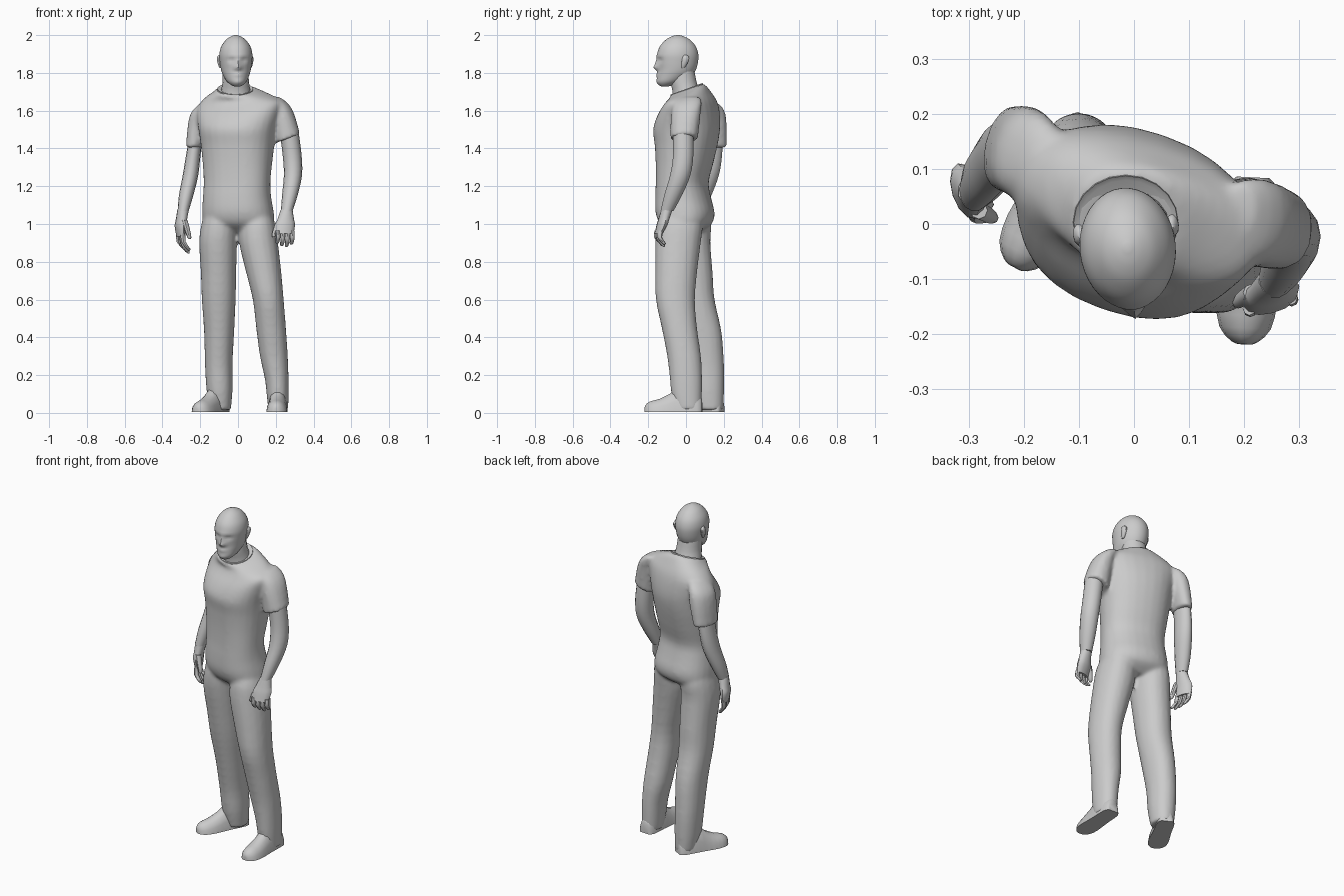
import bpy, bmesh, math
from mathutils import Vector


def skin(name, rings):
    """Join rings of points into a closed tube."""
    bm = bmesh.new()
    rows = [[bm.verts.new(p) for p in r] for r in rings]
    n = len(rows[0])
    for r, s in zip(rows, rows[1:]):
        for i in range(n):
            bm.faces.new((r[i], r[(i + 1) % n], s[(i + 1) % n], s[i]))
    bm.faces.new(rows[0])
    bm.faces.new(rows[-1])
    bmesh.ops.recalc_face_normals(bm, faces=bm.faces)
    me = bpy.data.meshes.new(name)
    bm.to_mesh(me)
    bm.free()
    ob = bpy.data.objects.new(name, me)
    bpy.context.collection.objects.link(ob)
    return ob


def smooth_stations(st, k):
    """Catmull-Rom interpolation between stations."""
    out = []
    for i in range(len(st) - 1):
        p0, p1, p2, p3 = st[max(i - 1, 0)], st[i], st[i + 1], st[min(i + 2, len(st) - 1)]
        for j in range(k):
            t = j / k
            out.append([0.5 * (2 * b + (c - a) * t + (2 * a - 5 * b + 4 * c - d) * t * t
                               + (3 * b - a - 3 * c + d) * t ** 3)
                        for a, b, c, d in zip(p0, p1, p2, p3)])
    return out + [list(st[-1])]


def loft(name, stations, n=18, k=3, e=1.0):
    """Stations: x, y, z, half width, half depth, yaw degrees, slope x, slope y."""
    st = [tuple(s) + (0,) * (8 - len(s)) for s in stations]
    rings = []
    for x, y, z, a, b, yaw, tx, ty in smooth_stations(st, k):
        w, ring = math.radians(yaw), []
        for i in range(n):
            c, s = math.cos(math.tau * i / n), math.sin(math.tau * i / n)
            u = a * math.copysign(abs(c) ** e, c)
            v = b * math.copysign(abs(s) ** e, s)
            dx, dy = u * math.cos(w) - v * math.sin(w), u * math.sin(w) + v * math.cos(w)
            ring.append((x + dx, y + dy, z + tx * dx + ty * dy))
        rings.append(ring)
    return skin(name, rings)


def select(obs):
    bpy.ops.object.select_all(action='DESELECT')
    for ob in obs:
        ob.select_set(True)
    bpy.context.view_layer.objects.active = obs[0]


# Shirt body, turned toward -x
shirt = loft("shirt_and_trousers", [
    (0, 0, .957, .14, .07, -14), (.003, 0, 1.0, .187, .13, -14),
    (0, -.005, 1.06, .19, .15, -15), (-.005, -.015, 1.14, .182, .141, -16),
    (-.005, -.02, 1.22, .178, .132, -17), (-.003, -.008, 1.32, .185, .144, -18),
    (-.002, .001, 1.42, .196, .158, -19), (-.002, .003, 1.50, .208, .168, -19),
    (.004, .014, 1.57, .224, .152, -19, .05), (.01, .026, 1.63, .232, .125, -19, .07, .05),
    (.005, .024, 1.67, .19, .106, -18, .06, .15), (-.008, .01, 1.70, .122, .098, -10, .05, .3),
    (-.015, .003, 1.712, .098, .088, 0, 0, .34)], n=28, e=.88)

# Sleeves
sleeves = [
    loft("sleeve_left", [(.185, .025, 1.672, .035, .05, -10), (.215, .01, 1.645, .056, .075, -10, -.25),
                         (.24, -.002, 1.57, .06, .079, -10, .1),
                         (.264, -.01, 1.452, .066, .074, -5, .36)], n=14, e=.92),
    loft("sleeve_right", [(-.16, .115, 1.645, .03, .05, -15), (-.19, .125, 1.605, .054, .078, -15, .2),
                          (-.207, .134, 1.53, .055, .084, -15),
                          (-.229, .138, 1.405, .045, .08, -12)], n=14, e=.92)]

# Trouser legs
legs = [
    loft("trouser_leg_left", [
        (.1, -.025, 1.05, .08, .11), (.103, -.033, .99, .096, .123), (.109, -.042, .9, .103, .121),
        (.135, -.052, .75, .094, .112), (.16, -.056, .6, .082, .104), (.175, -.035, .45, .079, .094),
        (.19, -.01, .3, .074, .09), (.205, 0, .18, .063, .086), (.21, .004, .09, .058, .081),
        (.213, .012, .015, .053, .07)], n=18, e=.94),
    loft("trouser_leg_right", [
        (-.1, .01, 1.05, .08, .115), (-.1, .01, .99, .096, .125), (-.106, .01, .9, .1, .12),
        (-.103, .03, .74, .094, .112), (-.102, .048, .6, .09, .104), (-.1, .085, .43, .08, .104),
        (-.102, .11, .25, .073, .092), (-.098, .118, .12, .069, .084),
        (-.094, .128, .015, .057, .07)], n=18, e=.94)]

# Blend the clothing into one surface
select([shirt] + sleeves + legs)
bpy.ops.object.join()
mod = shirt.modifiers.new("blend", 'REMESH')
mod.mode, mod.voxel_size, mod.use_smooth_shade = 'VOXEL', .01, True
mod = shirt.modifiers.new("soften", 'SMOOTH')
mod.factor, mod.iterations = .5, 9

# Collar band
loft("collar", [(-.015, .004, 1.697, .098, .088, 0, 0, .36),
                (-.015, .003, 1.716, .095, .085, 0, 0, .36),
                (-.015, .003, 1.711, .085, .077, 0, 0, .36)], n=20, k=1)

# Arms
loft("arm_left", [(.272, -.015, 1.48, .05, .055), (.287, -.015, 1.36, .05, .055),
                  (.291, -.03, 1.26, .048, .055), (.276, -.065, 1.16, .042, .049),
                  (.258, -.1, 1.07, .031, .035)], n=14)
loft("arm_right", [(-.225, .137, 1.45, .036, .06), (-.24, .13, 1.34, .039, .06),
                   (-.253, .115, 1.25, .041, .058), (-.275, .085, 1.15, .038, .05),
                   (-.29, .06, 1.07, .029, .037)], n=14)


def hand(side, wrist, palm, knuckle, yaw, tip, thumb):
    """Palm, four curled fingers and a thumb (root, tip)."""
    w, p, q, d = Vector(wrist), Vector(palm), Vector(knuckle), Vector(tip)
    loft("palm_" + side, [(*w, .031, .031, yaw), (*p.lerp(w, .4), .044, .028, yaw),
                          (*p, .053, .027, yaw), (*q, .048, .019, yaw)], n=12)
    u = Vector((math.cos(math.radians(yaw)), math.sin(math.radians(yaw)), 0))
    out = Vector((u.y, -u.x, 0)) * .014
    for i, length in enumerate((.85, 1, 1.05, .9)):
        base = q + u * (i - 1.5) * .026 + Vector((0, 0, .015))
        loft(f"finger_{side}_{i + 1}", [(*base, .012, .013), (*(base + d * length * .5 + out), .012, .012),
                                        (*(base + d * length * .9), .010, .010),
                                        (*(base + d * length), .004, .004)], n=8, k=2)
    a, b = Vector(thumb[0]), Vector(thumb[1])
    loft("thumb_" + side, [(*a, .016, .016), (*a.lerp(b, .5), .015, .015),
                           (*a.lerp(b, .9), .011, .011), (*b, .004, .004)], n=8, k=2)


hand("left", (.258, -.1, 1.08), (.25, -.127, .995), (.248, -.144, .95), 14,
     (-.003, .022, -.082), ((.215, -.125, 1.01), (.187, -.145, .93)))
hand("right", (-.29, .06, 1.08), (-.305, .06, .99), (-.303, .06, .935), -72,
     (.035, -.012, -.1), ((-.283, .025, 1.02), (-.255, .01, .92)))


# Shoes with flat soles
def shoe(name, heel, yaw):
    w = math.radians(yaw)
    fwd, side = Vector((math.sin(w), -math.cos(w), 0)), Vector((math.cos(w), math.sin(w), 0))
    st = [(0, .03, .07), (.025, .047, .1), (.11, .05, .14), (.17, .053, .1),
          (.225, .056, .072), (.275, .047, .058), (.3, .024, .038), (.305, .01, .02)]
    rings = []
    for t, hw, h in smooth_stations(st, 2):
        rings.append([Vector(heel) + fwd * t + side * hw * math.cos(math.tau * i / 14)
                      + Vector((0, 0, .004 + h * max(0, math.sin(math.tau * i / 14)))) for i in range(14)])
    skin(name, rings)


shoe("shoe_left", (.217, .085, 0), -3)
shoe("shoe_right", (-.075, .19, 0), -28)

# Neck
loft("neck", [(-.012, .005, 1.66, .086, .076), (-.012, -.002, 1.71, .077, .072),
              (-.012, -.014, 1.755, .07, .07), (-.015, -.022, 1.83, .068, .065)], n=18)

# Head: front y, back y and half width at each height
profile = [(1.728, -.128, -.095, .014), (1.735, -.143, -.07, .03), (1.755, -.155, -.02, .052),
           (1.79, -.153, .035, .07), (1.82, -.15, .054, .079), (1.86, -.153, .064, .085),
           (1.9, -.153, .065, .087), (1.94, -.139, .052, .077), (1.975, -.108, .022, .052),
           (1.993, -.077, -.012, .026), (2.0, -.05, -.036, .006)]
head = loft("head", [(0, (f + b) / 2, z, w, (b - f) / 2) for z, f, b, w in profile], n=40, k=4)
# Face bumps: x, z, spread x, spread z, forward push
features = [(0, 1.828, .018, .014, .021), (0, 1.852, .012, .02, .01),
            (.033, 1.868, .016, .012, -.009), (-.033, 1.868, .016, .012, -.009),
            (0, 1.89, .05, .01, .003), (0, 1.79, .022, .01, .005), (0, 1.75, .02, .012, .003)]
for v in head.data.vertices:
    if v.co.y < -.06:
        x, z = v.co.x, v.co.z
        v.co.y -= sum(p * math.exp(-((x - fx) / sx) ** 2 - ((z - fz) / sz) ** 2)
                      for fx, fz, sx, sz, p in features)
head.location.x = -.016
head.rotation_euler.z = math.radians(6)

# Ears
for s, nm in ((1, "left"), (-1, "right")):
    ear = loft("ear_" + nm, [(s * .078, -.025, 1.825, .006, .008), (s * .081, -.02, 1.84, .010, .014),
                             (s * .085, -.012, 1.868, .012, .02), (s * .085, -.01, 1.885, .010, .017),
                             (s * .083, -.012, 1.895, .004, .007)], n=10, k=2)
    ear.location.x = -.016
    ear.rotation_euler.z = math.radians(6)

# Smooth shading with sharp hems
select([ob for ob in bpy.context.collection.objects])
bpy.ops.object.shade_smooth_by_angle(angle=math.radians(45))
